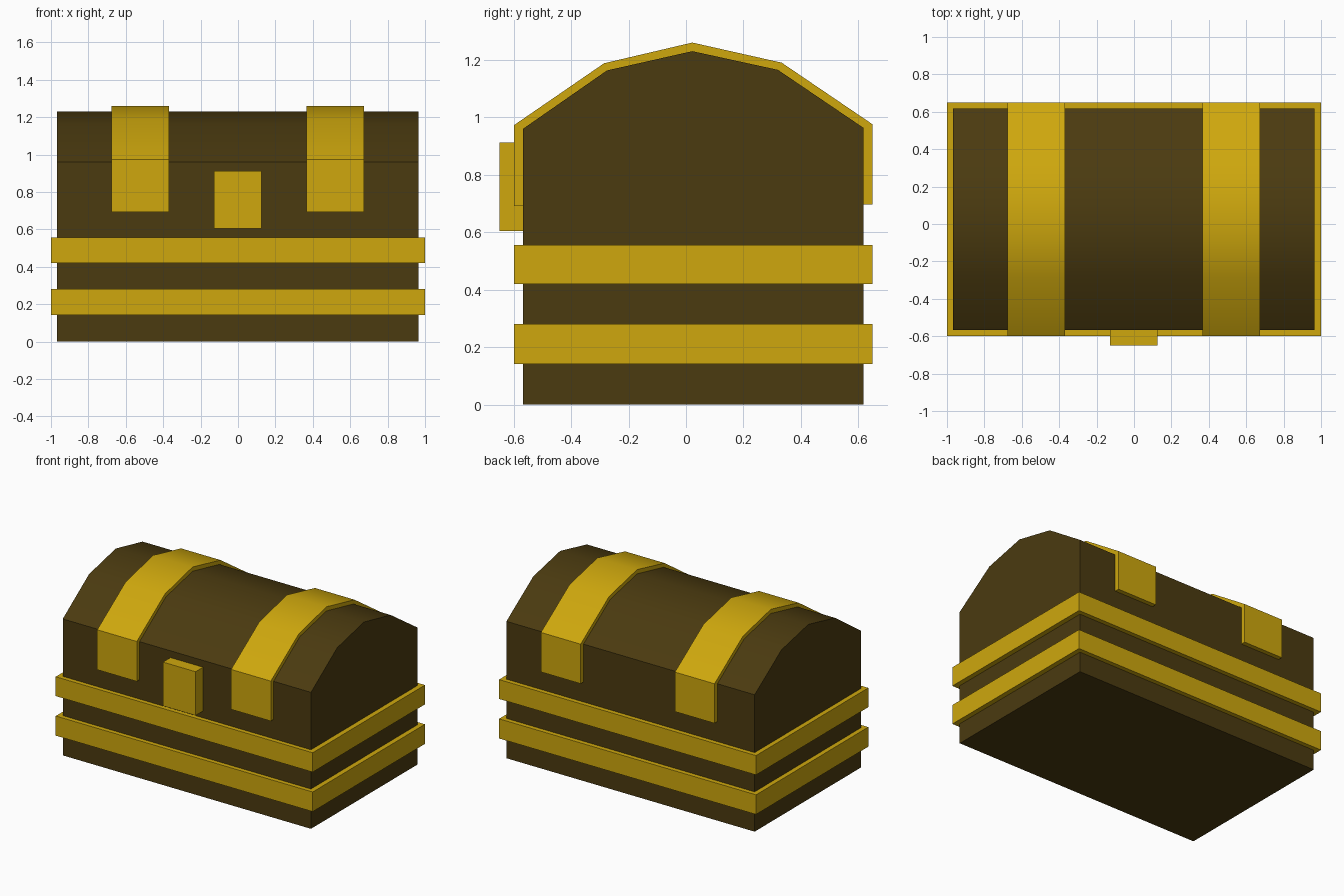
import bpy, bmesh, math

if "Cube" in bpy.data.objects:
    bpy.data.objects.remove(bpy.data.objects["Cube"])


def material(name, rgb):
    m = bpy.data.materials.new(name)
    m.diffuse_color = (*rgb, 1)
    m.use_nodes = True
    m.node_tree.nodes["Principled BSDF"].inputs["Base Color"].default_value = m.diffuse_color
    return m


WOOD = material("dark_wood", (0.07, 0.043, 0.005))
GOLD = material("gold", (0.62, 0.39, 0.004))


def extrude_profile(name, points, x0, x1, mat):
    """Sweep a closed (y, z) profile along x."""
    bm = bmesh.new()
    face = bm.faces.new([bm.verts.new((x0, y, z)) for y, z in points])
    out = bmesh.ops.extrude_face_region(bm, geom=[face], use_keep_orig=True)
    for v in out["geom"]:
        if isinstance(v, bmesh.types.BMVert):
            v.co.x = x1
    bmesh.ops.recalc_face_normals(bm, faces=bm.faces)
    mesh = bpy.data.meshes.new(name)
    bm.to_mesh(mesh)
    bm.free()
    mesh.materials.append(mat)
    obj = bpy.data.objects.new(name, mesh)
    bpy.context.collection.objects.link(obj)
    # smooth rounded lid, sharp corners
    bpy.ops.object.select_all(action="DESELECT")
    obj.select_set(True)
    bpy.context.view_layer.objects.active = obj
    bpy.ops.object.shade_smooth_by_angle(angle=math.radians(35))
    return obj


def box(name, x0, x1, y0, y1, z0, z1, mat):
    return extrude_profile(name, [(y0, z0), (y1, z0), (y1, z1), (y0, z1)], x0, x1, mat)


# Chest body with faceted arched lid
lid = [(-0.567, 0.96), (-0.275, 1.163), (0.022, 1.23), (0.32, 1.165), (0.618, 0.963)]
extrude_profile("chest_body", [(-0.567, 0), *lid, (0.618, 0)], -0.967, 0.965, WOOD)

# Straps over the lid, hanging down front and back
outer = [(-0.598, 0.692), (-0.598, 0.973), (-0.285, 1.188), (0.022, 1.26),
         (0.333, 1.19), (0.65, 0.975), (0.65, 0.697)]
inner = [(-0.565, 0.692), *lid, (0.616, 0.697)]
for side, x0, x1 in (("left", -0.677, -0.369), ("right", 0.365, 0.674)):
    extrude_profile(f"lid_strap_{side}", outer + inner[::-1], x0, x1, GOLD)

# Horizontal bands around the body
for name, z0, z1 in (("lower_band", 0.142, 0.28), ("upper_band", 0.42, 0.556)):
    box(name, -1, 1, -0.598, 0.65, z0, z1, GOLD)

# Front latch
box("latch", -0.129, 0.125, -0.65, -0.56, 0.604, 0.912, GOLD)
